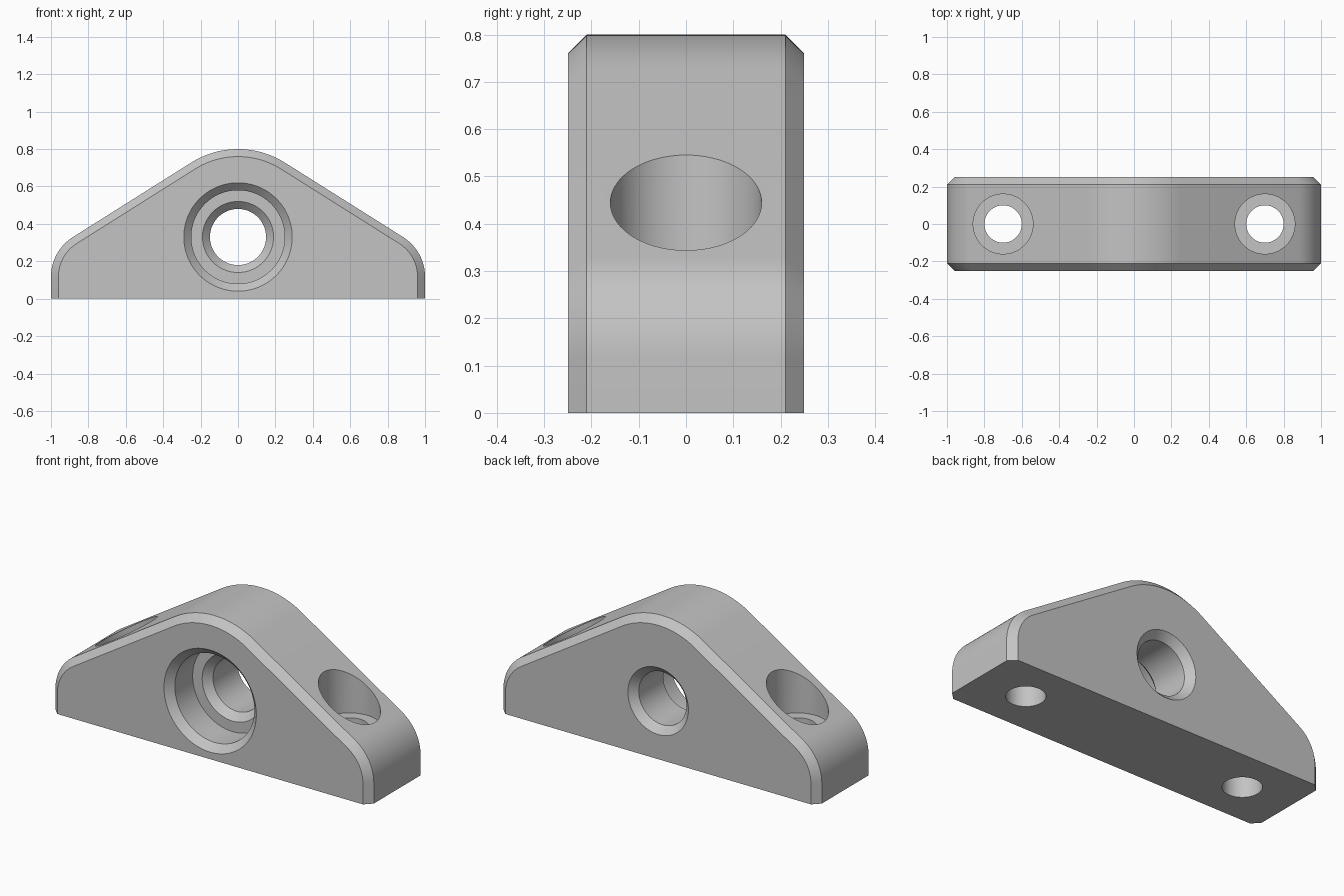
import bpy, bmesh
from math import sin, cos, tau, pi, radians

cube = bpy.data.objects.get("Cube")
if cube:
    bpy.data.objects.remove(cube, do_unlink=True)

HALF_DEPTH, CHAMFER = 0.25, 0.04
SLOPE = radians(32.2)
CROWN_R, CROWN_Z = 0.47, 0.33       # crown arc is concentric with the bore
SHOULDER_R = 0.25

grey = bpy.data.materials.new("light_grey")
grey.use_nodes = True
grey.diffuse_color = (0.55, 0.55, 0.55, 1)
grey.node_tree.nodes["Principled BSDF"].inputs["Base Color"].default_value = (0.55, 0.55, 0.55, 1)


def loft(name, rings):
    """Closed solid through rings of equal point count."""
    bm = bmesh.new()
    loops = [[bm.verts.new(p) for p in ring] for ring in rings]
    n = len(loops[0])
    for a, b in zip(loops, loops[1:]):
        for i in range(n):
            j = (i + 1) % n
            bm.faces.new((a[i], a[j], b[j], b[i]))
    bm.faces.new(loops[0])
    bm.faces.new(loops[-1])
    bmesh.ops.recalc_face_normals(bm, faces=bm.faces)
    mesh = bpy.data.meshes.new(name)
    bm.to_mesh(mesh)
    bm.free()
    mesh.materials.append(grey)
    obj = bpy.data.objects.new(name, mesh)
    bpy.context.collection.objects.link(obj)
    return obj


def arc(cx, cz, r, start, end, steps):
    angles = [start + (end - start) * i / steps for i in range(steps + 1)]
    return [(cx + r * cos(a), cz + r * sin(a)) for a in angles]


def outline(y, inset):
    """Gabled outline with rounded crown and shoulders, inset from all but the base."""
    tilt = pi / 2 - SLOPE
    cx = 1 - SHOULDER_R
    cz = CROWN_Z + (CROWN_R - SHOULDER_R - cx * sin(SLOPE)) / cos(SLOPE)
    shoulder = arc(cx, cz, SHOULDER_R - inset, 0, tilt, 16)
    crown = arc(0, CROWN_Z, CROWN_R - inset, tilt, pi - tilt, 24)
    right = [(1 - inset, 0)] + shoulder
    left = [(-x, z) for x, z in reversed(right)]
    return [(x, y, z) for x, z in right + crown + left]


def lathe(name, profile, place):
    """Round cutter from (radius, distance along axis) pairs."""
    n = 72
    return loft(name, [[place(r * cos(tau * i / n), r * sin(tau * i / n), t)
                        for i in range(n)] for r, t in profile])


# Bracket body with chamfered front and back edges
body = loft("bracket_body", [
    outline(-HALF_DEPTH, CHAMFER),
    outline(-HALF_DEPTH + CHAMFER, 0),
    outline(HALF_DEPTH - CHAMFER, 0),
    outline(HALF_DEPTH, CHAMFER),
])

# Stepped main bore, chamfered at each mouth
cutters = [lathe("bore_cutter", [
    (0.30, -0.26), (0.25, -0.21), (0.25, -0.05), (0.19, -0.05),
    (0.15, -0.01), (0.15, 0.21), (0.20, 0.26),
], lambda u, v, t: (u, t, CROWN_Z + v))]

# Counterbored mounting holes on both sides
for side, x in (("left", 0.7), ("right", -0.7)):
    cutters.append(lathe(side + "_hole_cutter", [
        (0.10, -0.1), (0.10, 0.28), (0.16, 0.28), (0.16, 1.0),
    ], lambda u, v, t, x=x: (x + u, v, t)))

bpy.ops.object.select_all(action='DESELECT')
bpy.context.view_layer.objects.active = body
body.select_set(True)
for cutter in cutters:
    cutter.hide_render = True
    mod = body.modifiers.new(cutter.name, 'BOOLEAN')
    mod.operation = 'DIFFERENCE'
    mod.solver = 'EXACT'
    mod.object = cutter
    bpy.ops.object.modifier_apply(modifier=mod.name)
    bpy.data.objects.remove(cutter, do_unlink=True)

bpy.ops.object.shade_smooth_by_angle(angle=radians(25))
